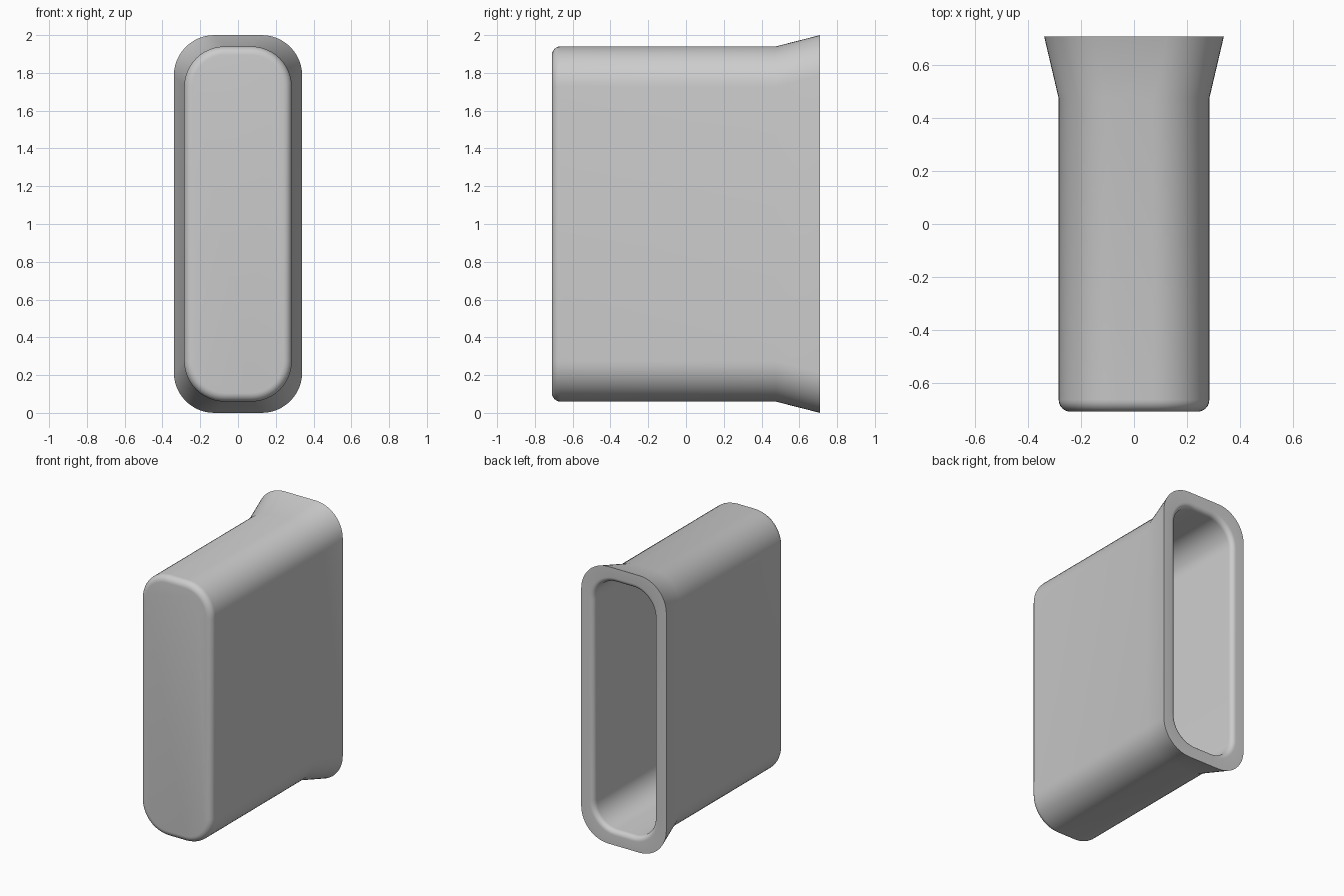
import bpy, bmesh
from math import sin, cos, pi

cube = bpy.data.objects.get("Cube")
if cube:
    bpy.data.objects.remove(cube)

# Plain grey material
grey = bpy.data.materials.new("plain_grey")
grey.use_nodes = True
colour = (0.6, 0.6, 0.6, 1)
grey.diffuse_color = colour
grey.node_tree.nodes["Principled BSDF"].inputs["Base Color"].default_value = colour

STEPS = 12  # segments per rounded corner


def ring(bm, y, half_x, half_z, radius):
    """Rounded rectangle of vertices at depth y."""
    verts = []
    for corner, (sx, sz) in enumerate([(1, 1), (-1, 1), (-1, -1), (1, -1)]):
        for i in range(STEPS + 1):
            a = (corner + i / STEPS) * pi / 2
            verts.append(bm.verts.new((
                sx * (half_x - radius) + radius * cos(a), y,
                1 + sz * (half_z - radius) + radius * sin(a))))
    return verts


def fillet(y, inset_x, inset_z, radius, r, y_dir, steps=6):
    """Sections that round a face edge, from the face outward to the wall."""
    out = []
    for i in range(steps + 1):
        a = i / steps * pi / 2
        d = r * (1 - sin(a))
        out.append((y + y_dir * r * (1 - cos(a)), inset_x - d, inset_z - d, radius - d))
    return out


# Sections: closed front, body, flared rim, rounded mouth, hollow inside
front, back, flare = -0.71, 0.71, 0.475
wall, lip = 0.045, 0.035
hx, hz, rad = 0.285, 0.94, 0.215
sections = fillet(front, hx, hz, rad, 0.045, 1)
sections += [(flare, hx, hz, rad), (back, 0.34, 1.0, rad)]
ix, iz, ir = hx - wall, hz - wall, rad - wall
for i in range(7):
    a = i / 6 * pi / 2
    d = lip * (1 - sin(a))
    sections.append((back - lip * (1 - cos(a)), ix + d, iz + d, ir + d))
sections += reversed(fillet(front + wall, ix, iz, ir, lip, 1))

# Skin the sections into one shell
bm = bmesh.new()
rings = [ring(bm, *s) for s in sections]
n = len(rings[0])
for a, b in zip(rings, rings[1:]):
    for i in range(n):
        j = (i + 1) % n
        bm.faces.new((a[i], a[j], b[j], b[i]))
bm.faces.new(rings[0])
bm.faces.new(rings[-1])
bmesh.ops.recalc_face_normals(bm, faces=bm.faces[:])
mesh = bpy.data.meshes.new("flared_sleeve")
bm.to_mesh(mesh)
bm.free()
mesh.materials.append(grey)
sleeve = bpy.data.objects.new("flared_sleeve", mesh)
bpy.context.collection.objects.link(sleeve)

# Smooth shading with a crisp outer rim
bpy.context.view_layer.objects.active = sleeve
sleeve.select_set(True)
bpy.ops.object.shade_smooth_by_angle(angle=pi / 6)
